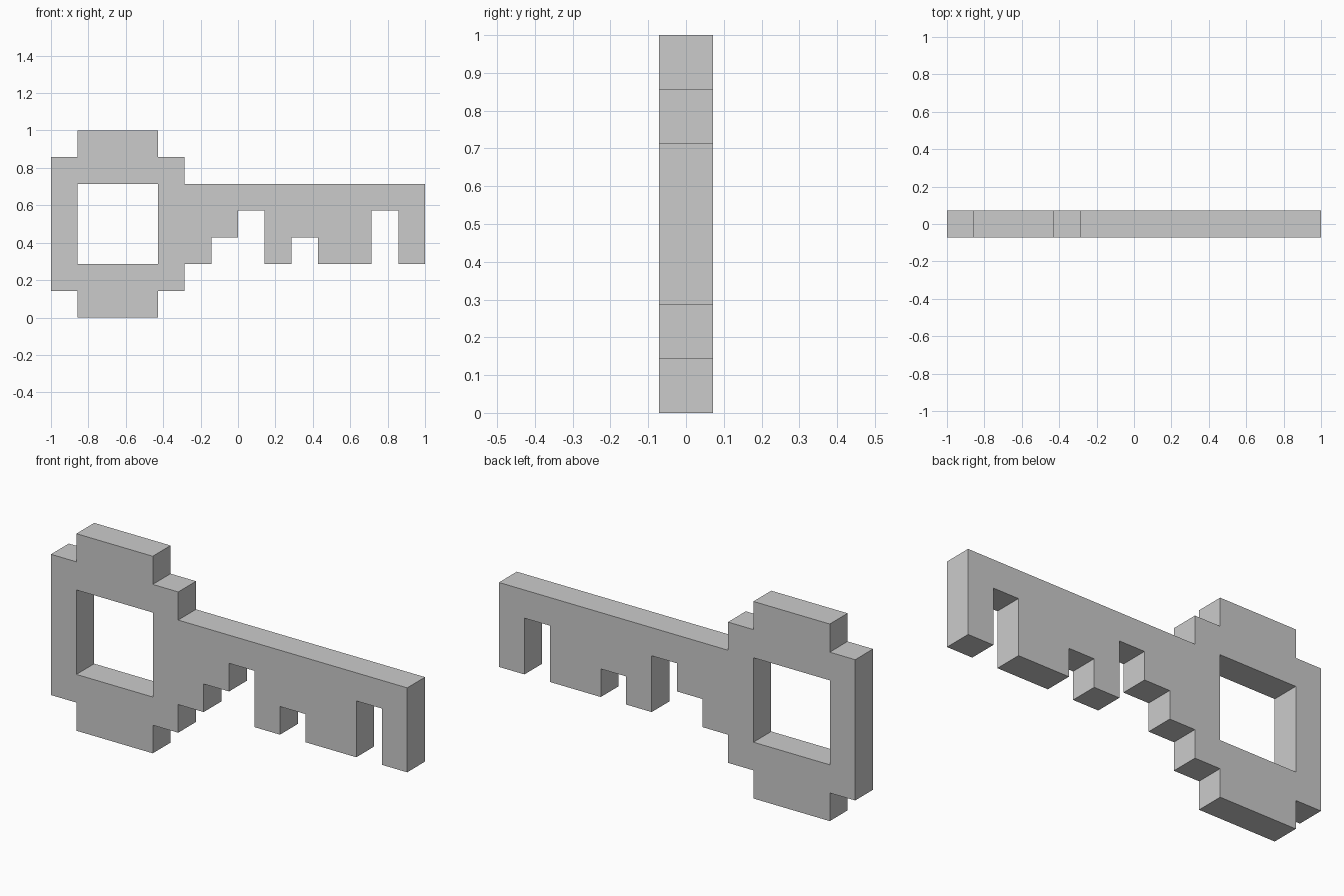
import bpy
import bmesh
from mathutils import Vector

if "Cube" in bpy.data.objects:
    bpy.data.objects.remove(bpy.data.objects["Cube"])

UNIT = 1 / 7  # the design sits on a 14 x 7 square grid

# Stepped silhouette in grid squares: bow, then shaft, then teeth
outline = [
    (1, 0), (1, 1), (0, 1), (0, 6), (1, 6), (1, 7), (4, 7), (4, 6), (5, 6), (5, 5),
    (14, 5), (14, 2), (13, 2), (13, 4), (12, 4), (12, 2), (10, 2), (10, 3), (9, 3),
    (9, 2), (8, 2), (8, 4), (7, 4), (7, 3), (6, 3), (6, 2), (5, 2), (5, 1), (4, 1), (4, 0),
]
# Square opening in the bow
opening = [(1, 2), (4, 2), (4, 5), (1, 5)]


def add_loop(bm, points):
    verts = [bm.verts.new(((x - 7) * UNIT, -UNIT / 2, z * UNIT)) for x, z in points]
    return [bm.edges.new((a, b)) for a, b in zip(verts, verts[1:] + verts[:1])]


# Fill the silhouette around the opening, then extrude to thickness
bm = bmesh.new()
edges = add_loop(bm, outline) + add_loop(bm, opening)
bmesh.ops.triangle_fill(bm, edges=edges, use_beauty=True, normal=Vector((0, -1, 0)))
result = bmesh.ops.extrude_face_region(bm, geom=bm.faces[:], use_keep_orig=True)
moved = [g for g in result["geom"] if isinstance(g, bmesh.types.BMVert)]
bmesh.ops.translate(bm, verts=moved, vec=(0, UNIT, 0))
bmesh.ops.recalc_face_normals(bm, faces=bm.faces[:])

mesh = bpy.data.meshes.new("key")
bm.to_mesh(mesh)
bm.free()
key = bpy.data.objects.new("key", mesh)
bpy.context.collection.objects.link(key)
